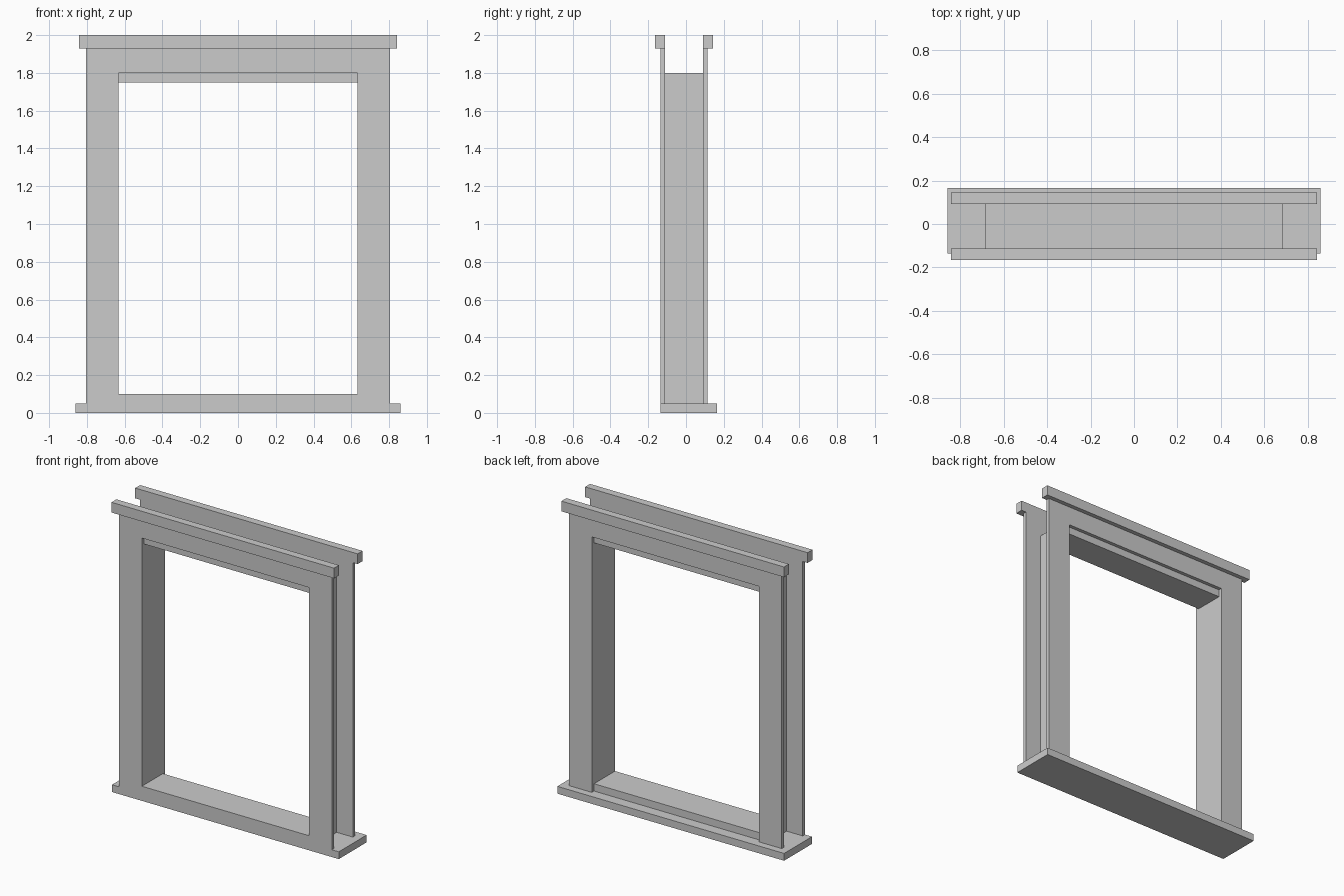
import bpy
import bmesh
from mathutils import Vector

if "Cube" in bpy.data.objects:
    bpy.data.objects.remove(bpy.data.objects["Cube"])


def box(name, x, y, z):
    """Box from (min, max) ranges on each axis."""
    bm = bmesh.new()
    bmesh.ops.create_cube(bm, size=1)
    for v in bm.verts:
        v.co = Vector([(r[0] + r[1]) / 2 + c * (r[1] - r[0])
                       for c, r in zip(v.co, (x, y, z))])
    mesh = bpy.data.meshes.new(name)
    bm.to_mesh(mesh)
    bm.free()
    obj = bpy.data.objects.new(name, mesh)
    bpy.context.collection.objects.link(obj)
    return obj


OPEN, JAMB, TRIM, CAP, SILL = 0.633, 0.684, 0.806, 0.843, 0.859  # half widths
FRONT, BACK = -0.112, 0.091   # faces of the inner lining
THICK, CAP_DEPTH = 0.024, 0.053

# Sill board
box("sill", (-SILL, SILL), (-0.136, 0.165), (0, 0.05))

# Inner lining of the opening
lining = (FRONT, BACK)
box("lining_bottom", (-JAMB, JAMB), lining, (0.05, 0.10))
box("lining_head", (-JAMB, JAMB), lining, (1.75, 1.80))
for side, s in (("left", -1), ("right", 1)):
    box("lining_" + side, sorted((s * OPEN, s * JAMB)), lining, (0.10, 1.75))

# Casing and cap on both faces
for face, y, d in (("front", FRONT, -1), ("back", BACK, 1)):
    depth = sorted((y, y + d * THICK))
    for side, s in (("left", -1), ("right", 1)):
        box(f"{face}_casing_{side}", sorted((s * OPEN, s * TRIM)), depth, (0.05, 1.80))
    box(face + "_casing_head", (-TRIM, TRIM), depth, (1.80, 1.93))
    box(face + "_cap", (-CAP, CAP), sorted((y, y + d * CAP_DEPTH)), (1.93, 2.0))

# Front rail flush with the sill edge
box("front_rail", (-OPEN, OPEN), (FRONT - THICK, FRONT), (0.05, 0.10))
